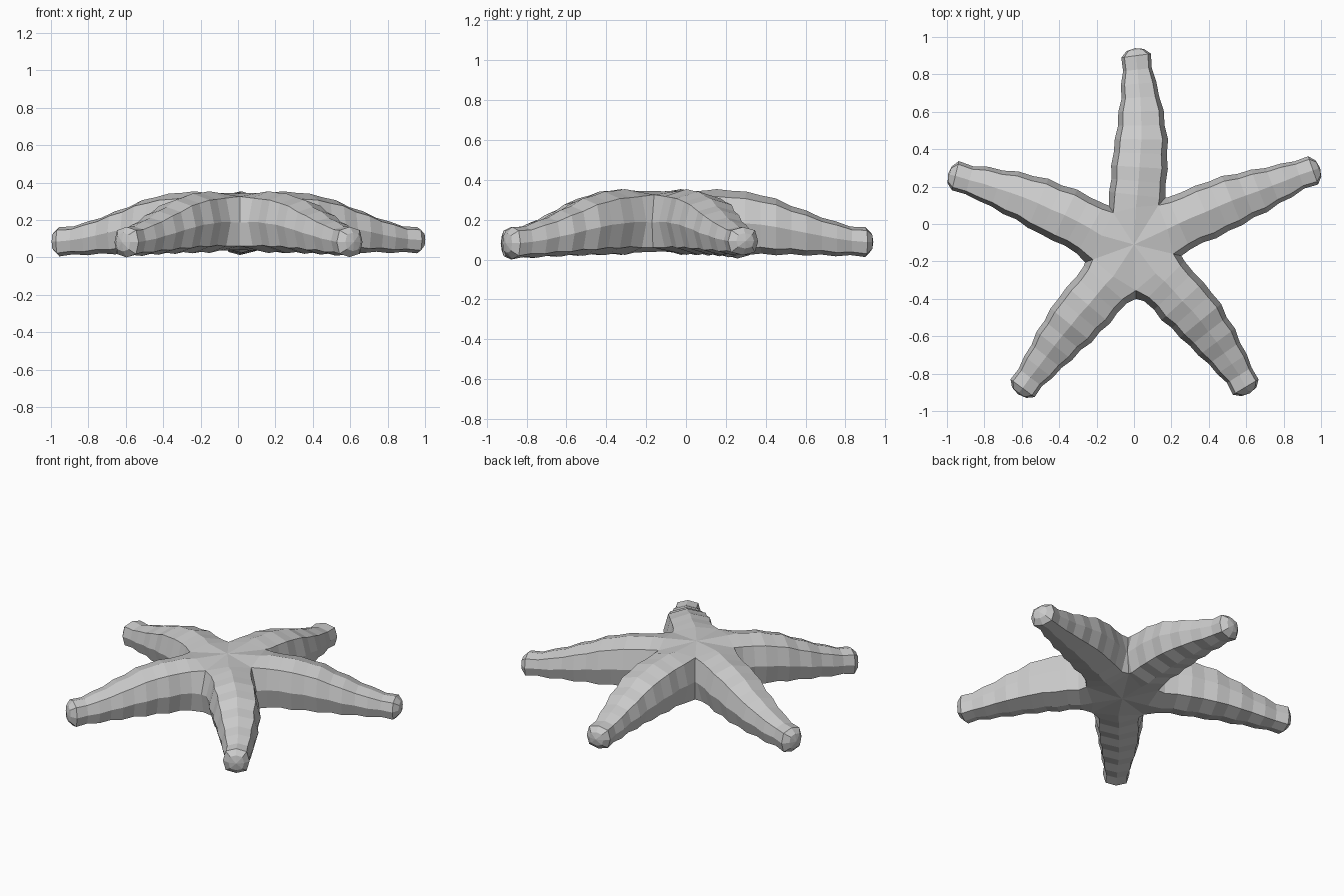
import bpy, bmesh, math, random
from mathutils import Vector

random.seed(4)
cube = bpy.data.objects.get("Cube")
if cube:
    bpy.data.objects.remove(cube)

# Material
skin = bpy.data.materials.new("pale grey")
skin.use_nodes = True
GREY = (0.6, 0.6, 0.6, 1)
skin.diffuse_color = GREY
skin.node_tree.nodes["Principled BSDF"].inputs["Base Color"].default_value = GREY

# Arms anticlockwise from the right: tip, sideways bend, underside height at the tip
ARMS = [((0.995, 0.30), -0.01, 0.03), ((0.005, 0.94), 0.03, 0.02), ((-0.995, 0.265), 0.035, 0.012),
        ((-0.62, -0.91), 0.01, 0.006), ((0.62, -0.905), -0.03, 0.008)]
NOTCHES = [(0.21, -0.16), (0.13, 0.10), (-0.11, 0.06), (-0.22, -0.19), (0.01, -0.355)]
CENTRE = Vector((0, -0.11, 0))
RINGS = 11

# Profile along an arm: fraction, half width, top height
PROFILE = [(0, 0.145, 0.35), (0.15, 0.15, 0.357), (0.38, 0.145, 0.325), (0.62, 0.116, 0.243),
           (0.82, 0.085, 0.18), (0.93, 0.076, 0.165), (1, 0.076, 0.16)]


def sample(t):
    for (a, wa, ha), (b, wb, hb) in zip(PROFILE, PROFILE[1:]):
        if t <= b:
            f = (t - a) / (b - a)
            return wa + (wb - wa) * f, ha + (hb - ha) * f


bm = bmesh.new()


def vert(p, z):
    return bm.verts.new((p[0], p[1], z))


def section(centre, side, width, top, bottom):
    """Eight-sided arm section, starting at the top ridge and going right."""
    mid, half = (top + bottom) / 2, (top - bottom) / 2
    points = [(0, 1), (0.79, 0.78), (1, 0), (0.79, -0.78),
              (0, -1), (-0.79, -0.78), (-1, 0), (-0.79, 0.78)]
    return [vert(centre + side * (width * a), mid + half * b) for a, b in points]


def bridge(first, second):
    for k in range(8):
        n = (k + 1) % 8
        bm.faces.new((first[k], first[n], second[n], second[k]))


# Notch columns shared by neighbouring arms
columns = []
for x, y in NOTCHES:
    p = Vector((x, y, 0))
    out = (p - CENTRE).normalized()
    columns.append([vert(p, 0.33), vert(p + out * 0.045, 0.19), vert(p + out * 0.025, 0.065)])

hub_top = vert(CENTRE, 0.347)
hub_bottom = vert(CENTRE, 0.045)

for i, (tip, bend, tip_floor) in enumerate(ARMS):
    right, left = columns[i], columns[(i + 1) % 5]
    start = (Vector((*NOTCHES[i], 0)) + Vector((*NOTCHES[(i + 1) % 5], 0))) / 2
    end = Vector((*tip, 0))
    axis = (end - start).normalized()
    across = Vector((axis.y, -axis.x, 0))
    control = (start + end) / 2 + across * bend * 2

    # Root ring joined to the hub above and below
    ridge, keel = vert(start + axis * 0.01, 0.35), vert(start, 0.04)
    ring = [ridge, *right, keel, *reversed(left)]
    bm.faces.new((hub_top, right[0], ridge))
    bm.faces.new((hub_top, ridge, left[0]))
    bm.faces.new((hub_bottom, keel, right[2]))
    bm.faces.new((hub_bottom, left[2], keel))

    # Gently knobbly arm
    length = (end - start).length
    for r in range(1, RINGS + 1):
        t = r / RINGS * (1 - 0.04 / length)
        centre = start * (1 - t) ** 2 + control * 2 * t * (1 - t) + end * t * t
        tangent = ((control - start) * (1 - t) + (end - control) * t).normalized()
        side = Vector((tangent.y, -tangent.x, 0))
        width, top = sample(t)
        bump = 0.004 if r % 2 else -0.004
        bottom = 0.032 + (tip_floor - 0.032) * t ** 2 - bump
        new = section(centre + side * random.uniform(-0.003, 0.003), side,
                      width + bump, top + bump, bottom)
        bridge(ring, new)
        ring = new

    # Rounded tip
    floor = tip_floor + 0.03
    cap = section(end - tangent * 0.01, side, 0.047, 0.137, floor)
    bridge(ring, cap)
    point = vert(end, (0.137 + floor) / 2)
    for k in range(8):
        bm.faces.new((cap[k], cap[(k + 1) % 8], point))

bmesh.ops.recalc_face_normals(bm, faces=bm.faces)

# Stand on the ground
low = min(v.co.z for v in bm.verts)
bmesh.ops.translate(bm, verts=bm.verts, vec=(0, 0, -low))

mesh = bpy.data.meshes.new("starfish_body")
bm.to_mesh(mesh)
bm.free()
mesh.materials.append(skin)
body = bpy.data.objects.new("starfish_body", mesh)
bpy.context.collection.objects.link(body)
